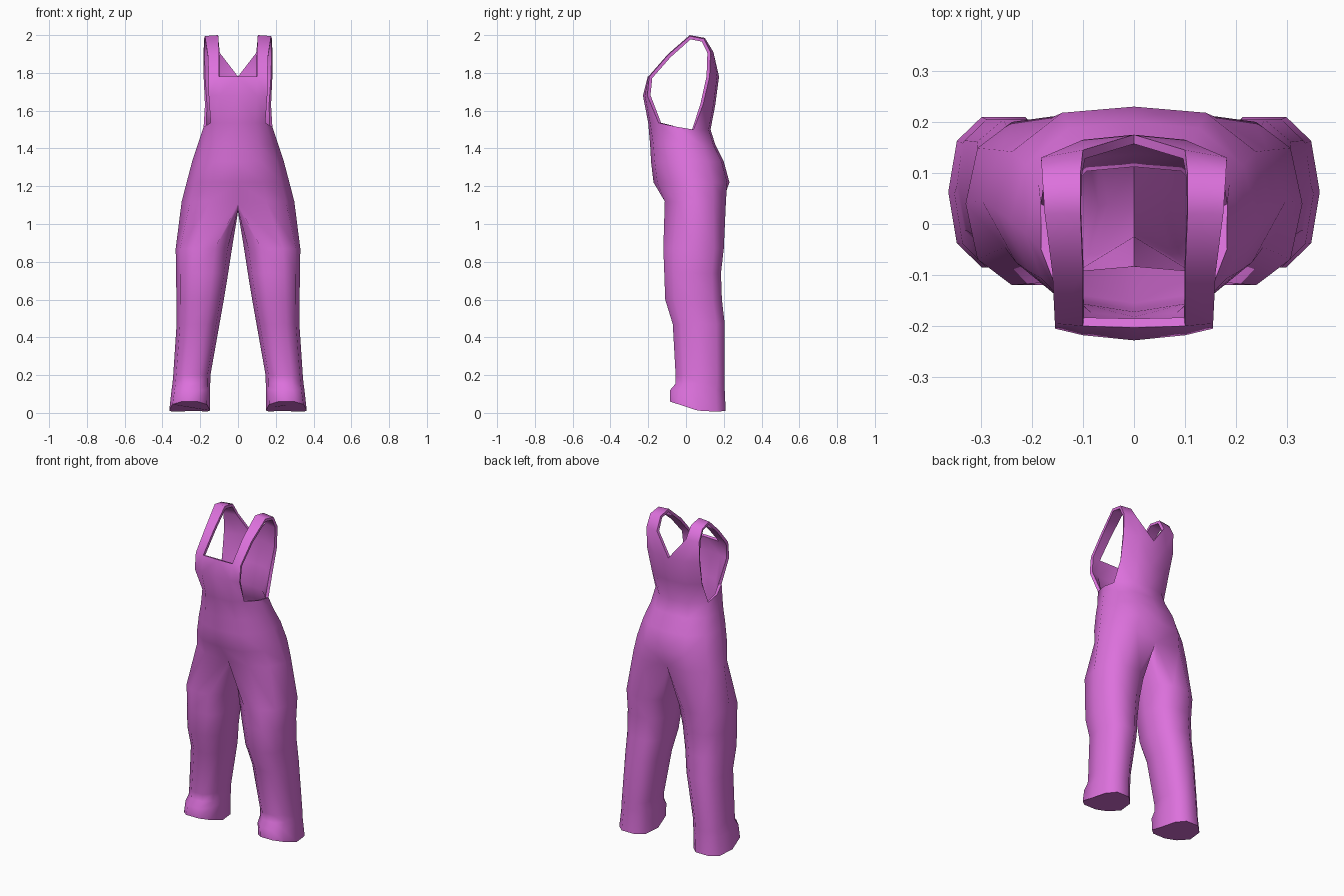
import bpy, bmesh, math

if "Cube" in bpy.data.objects:
    bpy.data.objects.remove(bpy.data.objects["Cube"])

bm = bmesh.new()
V = lambda x, y, z: bm.verts.new((x, y, z))


def skin(upper, lower, closed=False):
    """Quads between two rings, outward facing."""
    n = len(upper)
    for i in range(n if closed else n - 1):
        j = (i + 1) % n
        bm.faces.new((upper[i], lower[i], lower[j], upper[j]))


# Bib, shoulder strap and back panel: rows of centre, inner and outer point,
# running from the front waist over the shoulder to the back waist
rows = [
    [(0, -.20, 1.535), (.09, -.19, 1.535), (.145, -.145, 1.535)],
    [(0, -.228, 1.68), (.10, -.218, 1.68), (.155, -.205, 1.68)],
    [(0, -.203, 1.78), (.10, -.20, 1.78), (.155, -.195, 1.78)],
    [None, (.10, -.095, 1.90), (.16, -.095, 1.895)],
    [None, (.105, .02, 2.0), (.175, .02, 1.995)],
    [None, (.105, .10, 1.985), (.18, .095, 1.98)],
    [None, (.10, .145, 1.91), (.182, .13, 1.91)],
    [(0, .175, 1.78), (.10, .165, 1.78), (.182, .125, 1.78)],
    [(0, .155, 1.63), (.10, .145, 1.63), (.175, .09, 1.63)],
    [(0, .13, 1.50), (.10, .12, 1.50), (.183, .04, 1.50)],
]
rows = [[V(*p) if p else None for p in r] for r in rows]
for cur, nxt in zip(rows, rows[1:]):
    for a in (0, 1):
        loop = [v for v in (nxt[a], cur[a], cur[a + 1], nxt[a + 1]) if v]
        if len(loop) == 4 or (len(loop) == 3 and nxt[a]):  # triangle = V neck
            bm.faces.new(loop)

# Waist and hips: half rings from centre front round the side to centre back
waist = rows[0] + [V(.182, -.05, 1.515)] + rows[-1][::-1]
XF = (0, .5, .85, 1, .88, .52, 0)
YF = (0, .05, .24, .5, .78, .97, 1)


def hip_ring(z, w, f, b):
    return [V(w * x, f + (b - f) * y, z) for x, y in zip(XF, YF)]


prev = waist
for ring in ((1.42, .213, -.19, .155), (1.33, .243, -.185, .20),
             (1.22, .272, -.172, .23)):
    nxt = hip_ring(*ring)
    skin(prev, nxt)
    prev = nxt
crotch = hip_ring(1.12, .298, -.13, .222)
crotch[0].co = (0, -.10, 1.11)
crotch[6].co = (0, .19, 1.11)
skin(prev, crotch)
crotch += [V(0, .12, 1.075), V(0, .04, 1.065), V(0, -.04, 1.075)]


# Leg: ten-sided rings of height, inner x, outer x, front y, back y
def soft(v):
    return math.copysign(abs(v) ** .8, v)


def leg_ring(z, a, o, f, b):
    ring = []
    for i in range(10):
        t = math.radians(36 * i - 18)
        x = (a + o) / 2 + (o - a) / 2 * soft(math.sin(t))
        y = (f + b) / 2 - (b - f) / 2 * soft(math.cos(t) / math.cos(math.radians(18)))
        ring.append(V(x, y, z))
    return ring


prev = crotch
for ring in ((.87, .032, .33, -.12, .20), (.74, .052, .328, -.115, .185),
             (.60, .075, .326, -.11, .19), (.47, .098, .325, -.07, .205),
             (.20, .146, .343, -.055, .205), (.155, .147, .347, -.055, .205),
             (.12, .147, .352, -.085, .205), (.03, .148, .364, -.085, .21)):
    nxt = leg_ring(*ring)
    skin(prev, nxt, True)
    prev = nxt
# Slanted hem, closed underneath
for v in prev:
    v.co.z = max(.06 * (.1 - v.co.y) / .185, .05 * (v.co.y - .1) / .5, 0)
bm.faces.new(prev[::-1])

mesh = bpy.data.meshes.new("overalls")
bm.to_mesh(mesh)
bm.free()
ob = bpy.data.objects.new("overalls", mesh)
bpy.context.collection.objects.link(ob)

mat = bpy.data.materials.new("orchid pink cloth")
mat.diffuse_color = (.72, .165, .72, 1)
mat.use_nodes = True
mat.node_tree.nodes["Principled BSDF"].inputs["Base Color"].default_value = mat.diffuse_color
mesh.materials.append(mat)

# Mirror the half and give the cloth some thickness
mirror = ob.modifiers.new("mirror", 'MIRROR')
mirror.merge_threshold = .0005
cloth = ob.modifiers.new("cloth thickness", 'SOLIDIFY')
cloth.thickness = .018
cloth.offset = -1

bpy.context.view_layer.objects.active = ob
ob.select_set(True)
bpy.ops.object.convert(target='MESH')
bpy.ops.object.shade_smooth_by_angle(angle=math.radians(55))
